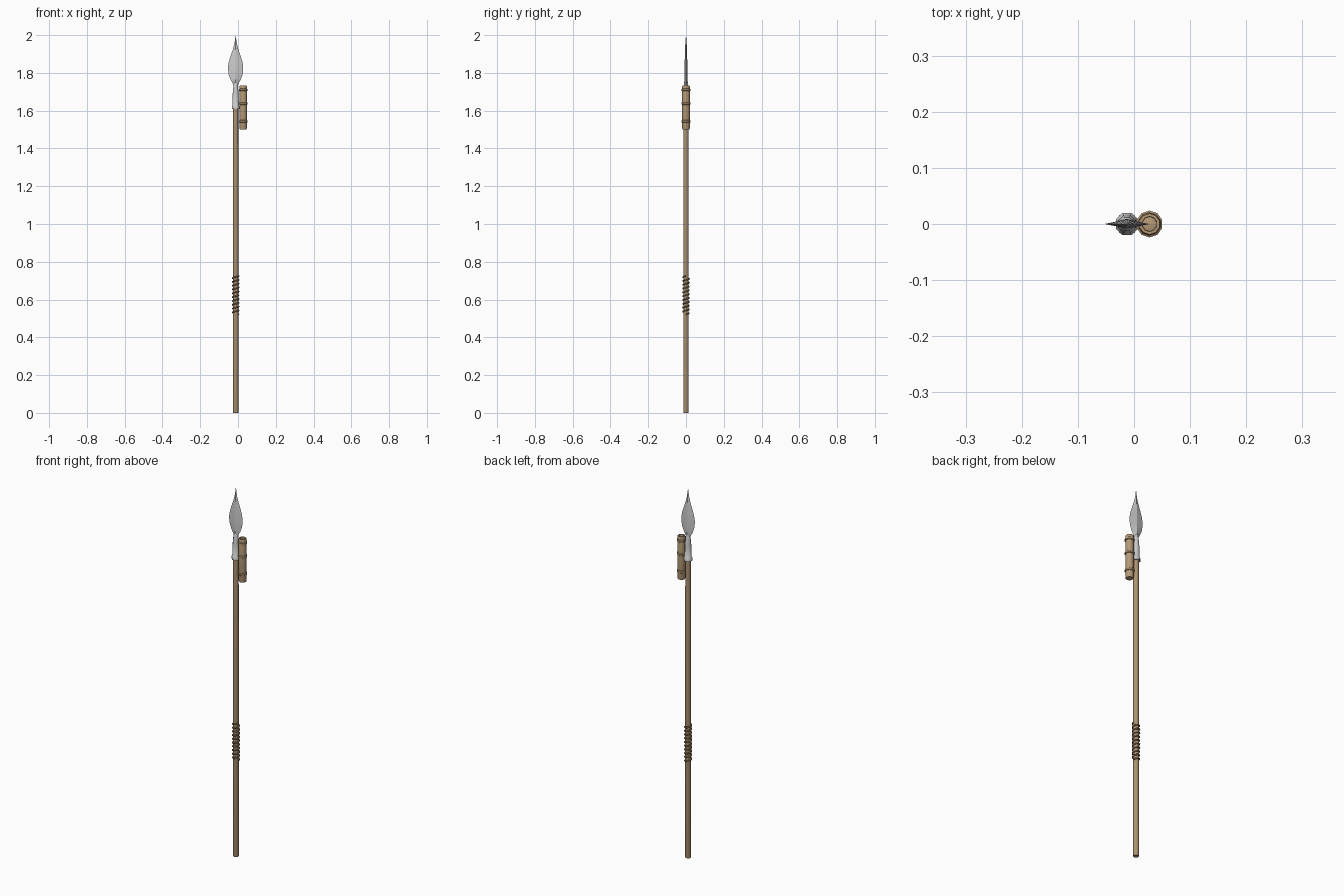
import bpy, bmesh, math

if "Cube" in bpy.data.objects:
    bpy.data.objects.remove(bpy.data.objects["Cube"])

CX = -0.0125   # shaft axis
TX = 0.0275    # tube axis


def material(name, col):
    m = bpy.data.materials.new(name)
    m.diffuse_color = (*col, 1)
    m.use_nodes = True
    m.node_tree.nodes["Principled BSDF"].inputs["Base Color"].default_value = m.diffuse_color
    return m


WOOD = material("wood", (0.42, 0.29, 0.17))
CORD = material("cord", (0.24, 0.15, 0.09))
BAMBOO = material("bamboo", (0.46, 0.32, 0.18))


def loft(name, stations, sides, cx, mat=None, turn=0.0, smooth=True):
    """Skin rings given as (z, x radius, y radius); zero radius closes to a point."""
    bm = bmesh.new()
    rings = []
    for z, rx, ry in stations:
        if rx == 0:
            rings.append([bm.verts.new((cx, 0, z))])
        else:
            rings.append([bm.verts.new((cx + rx * math.cos(turn + math.tau * i / sides),
                                        ry * math.sin(turn + math.tau * i / sides), z))
                          for i in range(sides)])
    for a, b in zip(rings, rings[1:]):
        for i in range(sides):
            j = (i + 1) % sides
            if len(b) == 1:
                bm.faces.new((a[i], a[j], b[0]))
            elif len(a) == 1:
                bm.faces.new((a[0], b[j], b[i]))
            else:
                bm.faces.new((a[i], a[j], b[j], b[i]))
    for r in (rings[0], rings[-1]):
        if len(r) > 2:
            bm.faces.new(r)
    bmesh.ops.recalc_face_normals(bm, faces=bm.faces)
    me = bpy.data.meshes.new(name)
    bm.to_mesh(me)
    bm.free()
    ob = bpy.data.objects.new(name, me)
    bpy.context.collection.objects.link(ob)
    if mat:
        me.materials.append(mat)
    if smooth:
        bpy.ops.object.select_all(action='DESELECT')
        ob.select_set(True)
        bpy.context.view_layer.objects.active = ob
        bpy.ops.object.shade_smooth_by_angle(angle=math.radians(50))
    return ob


def turned(name, profile, sides, cx, mat=None, turn=0.0):
    return loft(name, [(z, r, r) for z, r in profile], sides, cx, mat, turn)


# Shaft
turned("shaft", [(0, 0.014), (0.004, 0.015), (1.64, 0.0138)], 10, CX, WOOD)

# Grip cord wound around the shaft
cu = bpy.data.curves.new("grip_cord", 'CURVE')
cu.dimensions = '3D'
cu.bevel_depth = 0.004
cu.bevel_resolution = 1
cu.use_fill_caps = True
turns, steps = 10, 14
sp = cu.splines.new('POLY')
sp.points.add(turns * steps)
for i, p in enumerate(sp.points):
    a = math.tau * i / steps
    p.co = (CX + 0.0165 * math.cos(a), 0.0165 * math.sin(a),
            0.522 + 0.202 * i / (turns * steps), 1)
cu.materials.append(CORD)
grip = bpy.data.objects.new("grip_cord", cu)
bpy.context.collection.objects.link(grip)

# Metal socket with a collar at its mouth
turned("socket", [(1.610, 0.0145), (1.610, 0.0215), (1.624, 0.0215), (1.628, 0.0185),
                  (1.69, 0.0168), (1.735, 0.0125), (1.79, 0)],
       8, CX, None, math.pi / 8)

# Leaf-shaped blade with a raised midrib
loft("blade", [(1.725, 0.010, 0.010), (1.745, 0.016, 0.0095), (1.765, 0.027, 0.009),
               (1.79, 0.0365, 0.0085), (1.815, 0.040, 0.008), (1.835, 0.040, 0.0075),
               (1.86, 0.036, 0.007), (1.89, 0.0265, 0.006), (1.92, 0.016, 0.005),
               (1.95, 0.0075, 0.004), (1.975, 0.0035, 0.0025), (2.0, 0, 0)],
     4, CX, None, 0, False)

# Powder tube beside the socket, open at the top
turned("tube", [(1.50, 0.0185), (1.507, 0.0205), (1.725, 0.0205), (1.733, 0.0185),
                (1.733, 0.0135), (1.71, 0.0125)], 10, TX, BAMBOO, math.pi / 10)

# Bindings round the tube
for n, z in enumerate((1.543, 1.637, 1.710)):
    turned(f"tube_band_{n + 1}", [(z - 0.007, 0.0200), (z - 0.004, 0.0238),
                                  (z + 0.004, 0.0238), (z + 0.007, 0.0200)],
           10, TX, BAMBOO, math.pi / 10)
